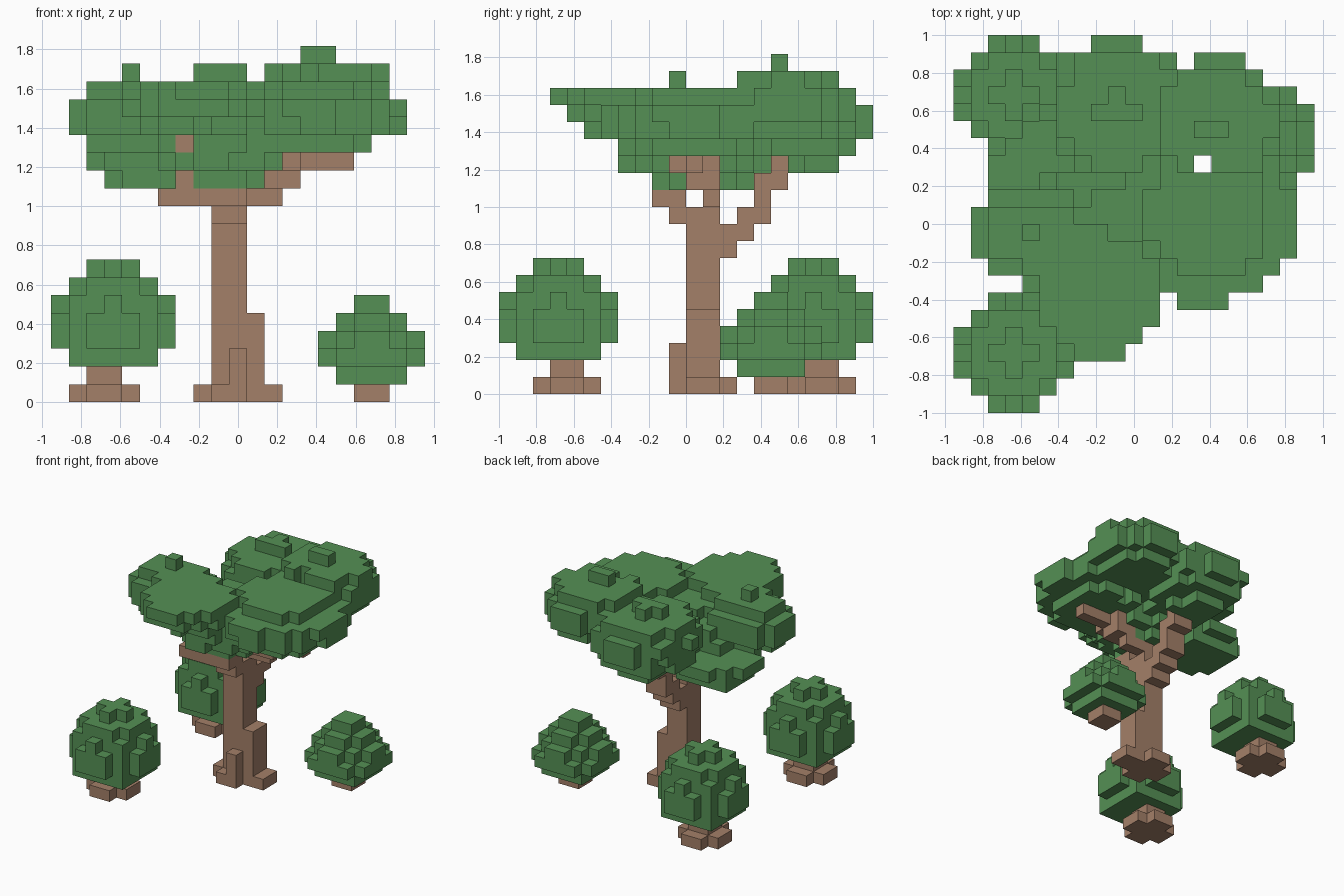
import bpy

if "Cube" in bpy.data.objects:
    bpy.data.objects.remove(bpy.data.objects["Cube"])

V = 1 / 11                      # block size
OX, OY = -10.5 * V, -1.0        # lower corner of the block grid


def material(name, rgb):
    m = bpy.data.materials.new(name)
    m.diffuse_color = (*rgb, 1)
    m.use_nodes = True
    m.node_tree.nodes["Principled BSDF"].inputs["Base Color"].default_value = m.diffuse_color
    return m


LEAF = material("leaf_green", (0.09, 0.28, 0.09))
BARK = material("bark_brown", (0.37, 0.215, 0.14))

# outward direction and corner loop for each side of a block
SIDES = [
    ((1, 0, 0), ((1, 0, 0), (1, 1, 0), (1, 1, 1), (1, 0, 1))),
    ((-1, 0, 0), ((0, 0, 0), (0, 0, 1), (0, 1, 1), (0, 1, 0))),
    ((0, 1, 0), ((0, 1, 0), (0, 1, 1), (1, 1, 1), (1, 1, 0))),
    ((0, -1, 0), ((0, 0, 0), (1, 0, 0), (1, 0, 1), (0, 0, 1))),
    ((0, 0, 1), ((0, 0, 1), (1, 0, 1), (1, 1, 1), (0, 1, 1))),
    ((0, 0, -1), ((0, 0, 0), (0, 1, 0), (1, 1, 0), (1, 0, 0))),
]


def add(p, q):
    return tuple(a + b for a, b in zip(p, q))


def build(name, cells, mat):
    """Mesh the outer skin of a set of block cells."""
    index, faces = {}, []
    for c in sorted(cells):
        for d, loop in SIDES:
            if add(c, d) not in cells:
                faces.append([index.setdefault(add(c, p), len(index)) for p in loop])
    verts = [(OX + i * V, OY + j * V, k * V) for i, j, k in index]
    me = bpy.data.meshes.new(name)
    me.from_pydata(verts, [], faces)
    me.materials.append(mat)
    ob = bpy.data.objects.new(name, me)
    bpy.context.collection.objects.link(ob)


def box(i0, i1, j0, j1, k0, k1):
    return {(i, j, k) for i in range(i0, i1 + 1)
            for j in range(j0, j1 + 1) for k in range(k0, k1 + 1)}


def discs(ci, cj, k0, radii):
    """Stack of round block layers."""
    return {(i, j, k0 + n) for n, r in enumerate(radii)
            for i in range(21) for j in range(22)
            if (i - ci) ** 2 + (j - cj) ** 2 <= r * r}


def lobe(x, y, z, rx, ry, up, down, sx=0, sy=0):
    """Leaf clump: ellipsoid with its own upper and lower heights, tilted by sx, sy."""
    out = set()
    for i, j, k in box(0, 20, 0, 21, 12, 18):
        dx = OX + (i + .5) * V - x
        dy = OY + (j + .5) * V - y
        dz = (k + .5) * V - z - sx * dx - sy * dy
        dz /= up if dz > 0 else down
        if (dx / rx) ** 2 + (dy / ry) ** 2 + dz * dz <= 1:
            out.add((i, j, k))
    return out


# Bushes
BIG = (2.9, 3.3, 3.3, 3.05, 2.3, 1.2)
for name, cj in (("front_bush", 3), ("back_bush", 18)):
    build(name + "_leaves", discs(3, cj, 2, BIG), LEAF)
    build(name + "_stem", discs(2.5, cj + .5, 0, (1.6, .8)), BARK)
build("small_bush_leaves", discs(17.5, 15.5, 1, (2.2, 2.92, 2.6, 2.0, .8)), LEAF)
build("small_bush_stem", box(17, 18, 15, 16, 0, 0), BARK)

# Tree trunk with root flare
trunk = box(9, 10, 11, 12, 0, 10)
trunk |= box(8, 12, 11, 12, 0, 0) | box(9, 10, 10, 13, 0, 0)
trunk |= box(10, 10, 10, 10, 1, 2) | box(11, 11, 11, 12, 1, 4)
# front left branch
trunk |= box(9, 10, 10, 10, 10, 10) | box(7, 10, 9, 10, 11, 11) | box(6, 6, 9, 9, 11, 11)
trunk |= box(7, 7, 9, 9, 12, 14) | box(7, 7, 8, 8, 14, 15)
# right branch
trunk |= box(10, 12, 12, 12, 11, 11) | box(12, 13, 11, 12, 12, 12)
trunk |= box(13, 16, 11, 11, 13, 13) | box(13, 13, 10, 12, 13, 14)
# back branch
for j, k0, k1 in ((13, 8, 9), (14, 9, 10), (15, 10, 12), (16, 12, 13)):
    trunk |= box(9, 10, j, j, k0, k1)
build("tree_trunk", trunk, BARK)

# Tree crown: clumps around a lower middle
crown = set()
for args in (
    (-.20, -.28, 1.53, .36, .43, .13, .19, 0, -.18),     # front
    (-.54, -.05, 1.47, .34, .26, .17, .20),              # left
    (.39, .04, 1.47, .47, .48, .17, .21),                # right
    (.44, .54, 1.58, .36, .36, .19, .25),                # back right
    (-.09, .62, 1.47, .37, .38, .22, .28),               # back
    (-.10, .02, 1.31, .38, .38, .22, .22),               # low middle
    (-.45, .25, 1.20, .32, .30, .12, .11),               # low left
):
    crown |= lobe(*args)
# loose tufts
crown |= box(14, 15, 16, 16, 18, 19) | box(15, 15, 20, 20, 16, 16) | box(4, 4, 10, 10, 17, 18)
crown -= box(14, 14, 14, 14, 0, 19)
build("tree_crown", crown - trunk, LEAF)
